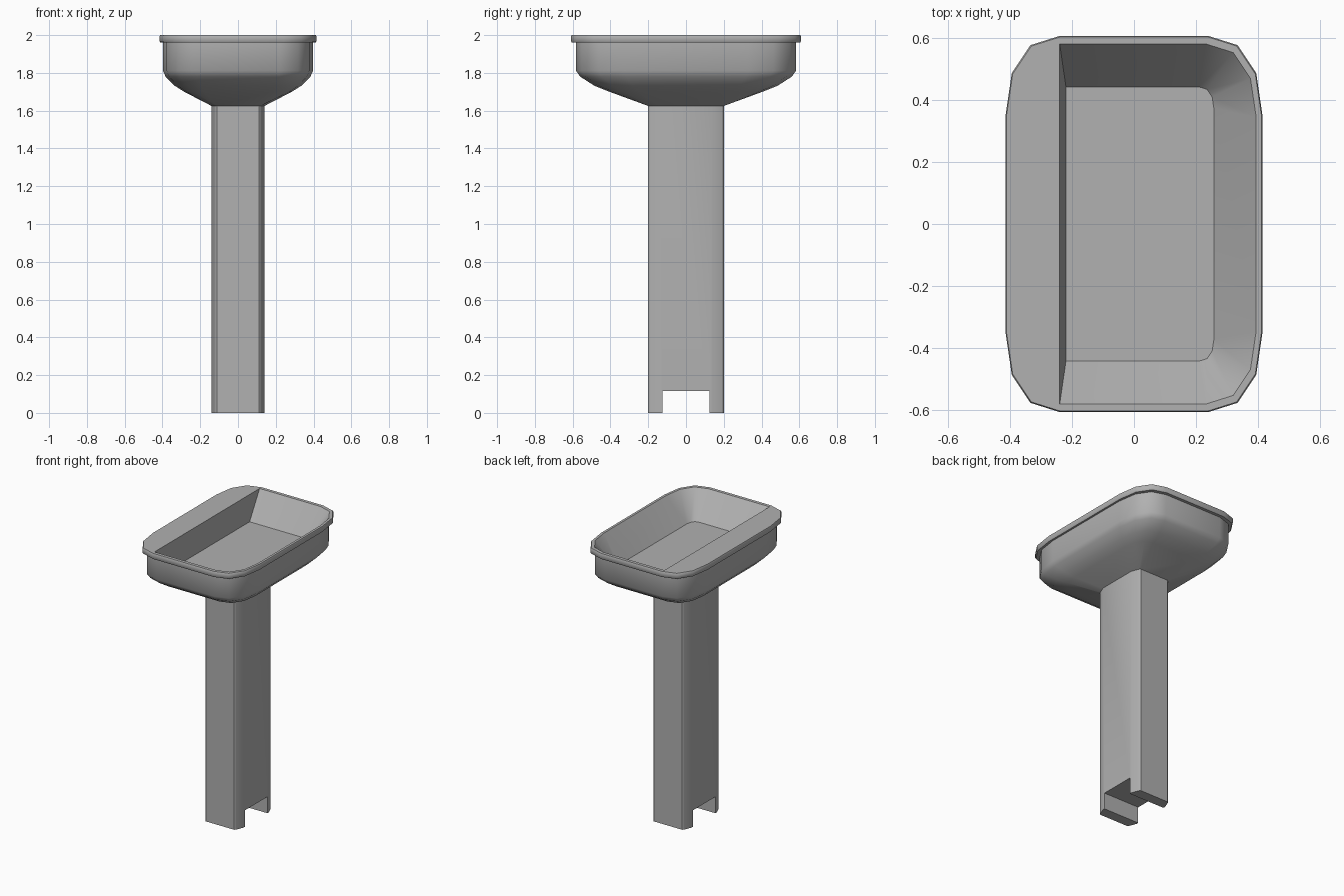
import bpy
import bmesh

if "Cube" in bpy.data.objects:
    bpy.data.objects.remove(bpy.data.objects["Cube"])

# Corners as insets from the square corner of each outline
CORNER = [(0.0, 0.255), (0.02, 0.12), (0.08, 0.03), (0.175, 0.0)]
POST_CORNER = [(0.0, 0.06), (0.022, 0.006), (0.03, 0.0), (0.03, 0.0)]


def outline(hx, hy, s, z, left=None, corner=CORNER):
    """16-point rounded rectangle; 'left' gives a square-cornered straight left side."""
    q = [(hx - dx * s, hy - dy * s) for dx, dy in corner]
    pts = q + [(-x, y) for x, y in reversed(q)]
    pts += [(-x, -y) for x, y in q] + [(x, -y) for x, y in reversed(q)]
    if left is not None:
        pts = [(left, hy if y > 0 else -hy) if x < 0 else (x, y) for x, y in pts]
    return [(x, y, z) for x, y in pts]


def post_outline(z):
    return outline(0.14, 0.2, 1.0, z, corner=POST_CORNER)


# Mid-grey glaze
grey = bpy.data.materials.new("grey_glaze")
grey.diffuse_color = (0.44, 0.44, 0.44, 1.0)
grey.use_nodes = True
grey.node_tree.nodes["Principled BSDF"].inputs["Base Color"].default_value = grey.diffuse_color


def loft(name, loops, cap_start, cap_end):
    bm = bmesh.new()
    rings = [[bm.verts.new(p) for p in loop] for loop in loops]
    n = len(rings[0])
    for a, b in zip(rings, rings[1:]):
        for i in range(n):
            j = (i + 1) % n
            bm.faces.new((a[i], a[j], b[j], b[i]))
    if cap_start:
        bm.faces.new(rings[0][::-1])
    if cap_end:
        bm.faces.new(rings[-1])
    bmesh.ops.remove_doubles(bm, verts=bm.verts, dist=0.0005)
    bmesh.ops.recalc_face_normals(bm, faces=bm.faces)
    mesh = bpy.data.meshes.new(name)
    bm.to_mesh(mesh)
    bm.free()
    mesh.materials.append(grey)
    obj = bpy.data.objects.new(name, mesh)
    bpy.context.collection.objects.link(obj)
    return obj


def smooth(obj, angle):
    bpy.ops.object.select_all(action='DESELECT')
    obj.select_set(True)
    bpy.context.view_layer.objects.active = obj
    bpy.ops.object.shade_smooth_by_angle(angle=angle)


# Basin: underside, wall, rim lip, then the hollow with its flat ledge at the left
basin_loops = [post_outline(1.625)]
basin_loops += [outline(*v) for v in [
    (0.285, 0.405, 0.60, 1.700),
    (0.335, 0.485, 0.80, 1.732),
    (0.383, 0.560, 0.95, 1.780),
    (0.398, 0.583, 1.00, 1.812),
    (0.398, 0.583, 1.00, 1.960),
    (0.411, 0.604, 1.00, 1.960),
    (0.415, 0.608, 1.00, 1.967),
    (0.415, 0.608, 1.00, 1.993),
    (0.412, 0.605, 1.00, 2.000),
]]
basin_loops.append(outline(0.395, 0.582, 0.93, 2.0, left=-0.24))
basin_loops.append(outline(0.258, 0.443, 0.27, 1.825, left=-0.22))
basin = loft("basin", basin_loops, False, True)
smooth(basin, 0.75)

# Pedestal with a notch cut through the foot from side to side
pedestal = loft("pedestal", [post_outline(z) for z in (0.0, 1.625)], True, True)
bpy.ops.mesh.primitive_cube_add(size=1, location=(0, 0, 0.0075))
cutter = bpy.context.object
cutter.name = "notch_cutter"
cutter.data.materials.append(grey)
cutter.scale = (0.6, 0.25, 0.215)
cutter.hide_render = True
bpy.context.view_layer.objects.active = pedestal
cut = pedestal.modifiers.new("notch", 'BOOLEAN')
cut.operation = 'DIFFERENCE'
cut.solver = 'EXACT'
cut.object = cutter
bpy.ops.object.modifier_apply(modifier=cut.name)
bpy.data.objects.remove(cutter)
smooth(pedestal, 0.5)
